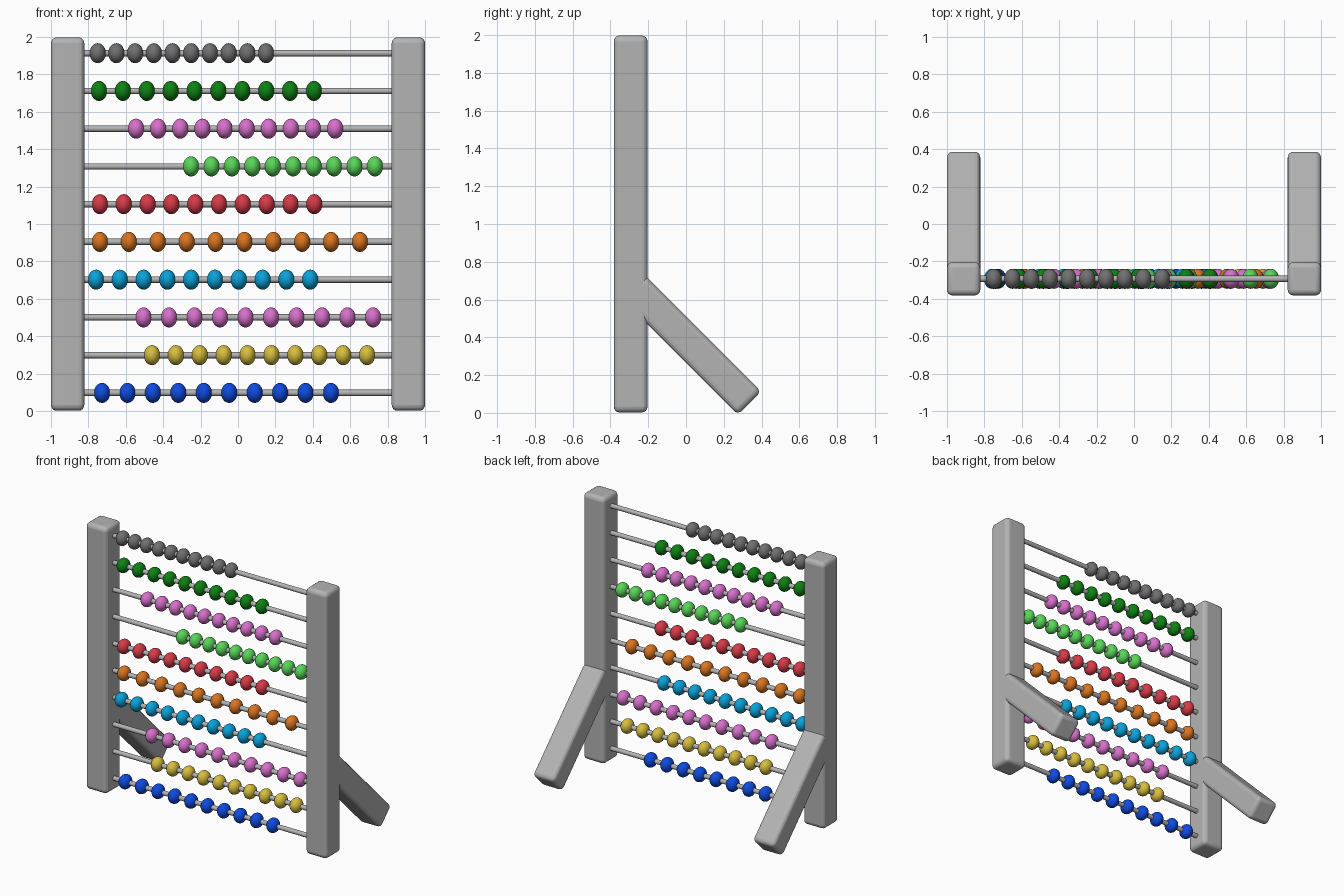
import bpy, bmesh, math
from mathutils import Matrix

if "Cube" in bpy.data.objects:
    bpy.data.objects.remove(bpy.data.objects["Cube"])


def material(name, rgb):
    # 8-bit display colour to linear diffuse colour
    lin = [((c / 255 + 0.055) / 1.055) ** 2.4 for c in rgb]
    m = bpy.data.materials.new(name)
    m.diffuse_color = (*lin, 1)
    m.use_nodes = True
    m.node_tree.nodes["Principled BSDF"].inputs["Base Color"].default_value = m.diffuse_color
    return m


def add_object(name, mesh, loc, rot_x=0):
    ob = bpy.data.objects.new(name, mesh)
    ob.location = loc
    ob.rotation_euler.x = rot_x
    bpy.context.collection.objects.link(ob)
    return ob


def finish(bm, name, mat):
    for f in bm.faces:
        f.smooth = True
    me = bpy.data.meshes.new(name)
    bm.to_mesh(me)
    bm.free()
    me.materials.append(mat)
    return me


def rounded_bar(name, size, mat, radius=0.03):
    bm = bmesh.new()
    bmesh.ops.create_cube(bm, size=1, matrix=Matrix.Diagonal((*size, 1)))
    flat = set(bm.faces)
    bmesh.ops.bevel(bm, geom=bm.edges[:], offset=radius, segments=4,
                    profile=0.5, affect='EDGES', clamp_overlap=True)
    me = finish(bm, name, mat)
    # keep the large faces flat, only the rounded edges shade smoothly
    big = max(p.area for p in me.polygons)
    for p in me.polygons:
        if p.area > big * 0.04:
            p.use_smooth = False
    return me


frame_grey = material("frame grey", (180, 180, 180))
Y = -0.293          # depth of posts, rods and beads

# Upright posts and slanted rear legs
post = rounded_bar("post", (0.178, 0.178, 1.995), frame_grey)
leg = rounded_bar("leg", (0.178, 0.175, 0.87), frame_grey)
for side, sx in (("left", -1), ("right", 1)):
    add_object(side + "_post", post, (sx * 0.911, Y, 1.0))
    add_object(side + "_rear_leg", leg, (sx * 0.911, 0.029, 0.359), math.radians(45))

# Rod mesh shared by all rows
bm = bmesh.new()
bmesh.ops.create_cone(bm, cap_ends=True, segments=16, radius1=0.017, radius2=0.017,
                      depth=1.7, matrix=Matrix.Rotation(math.pi / 2, 4, 'Y'))
rod = finish(bm, "rod", frame_grey)
for p in rod.polygons:
    if len(p.vertices) > 4:
        p.use_smooth = False

# Rows from bottom to top: colour, first bead x, last bead x
colours = {
    "blue": (15, 75, 225), "yellow": (215, 190, 62), "pink": (216, 112, 204),
    "sky blue": (10, 162, 218), "orange": (218, 117, 32), "red": (216, 58, 72),
    "light green": (88, 214, 88), "dark green": (14, 130, 20), "dark grey": (112, 112, 112),
}
rows = [
    ("blue", -0.727, 0.497), ("yellow", -0.46, 0.69), ("pink", -0.505, 0.722),
    ("sky blue", -0.759, 0.386), ("orange", -0.738, 0.652), ("red", -0.738, 0.408),
    ("light green", -0.251, 0.732), ("pink", -0.545, 0.519),
    ("dark green", -0.743, 0.406), ("dark grey", -0.75, 0.15),
]

# One flattened bead mesh per colour
beads = {}
for name, rgb in colours.items():
    bm = bmesh.new()
    bmesh.ops.create_uvsphere(
        bm, u_segments=28, v_segments=16, radius=1,
        matrix=Matrix.Diagonal((0.0435, 0.0535, 0.0535, 1)) @ Matrix.Rotation(math.pi / 2, 4, 'Y'))
    beads[name] = finish(bm, name + " bead", material(name, rgb))

# Rods with ten evenly spaced beads each
for i, (colour, x0, x1) in enumerate(rows):
    z = 0.097 + 0.2018 * i
    add_object(f"rod_{i + 1}", rod, (0, Y, z))
    for k in range(10):
        x = x0 + (x1 - x0) * k / 9
        add_object(f"bead_{i + 1}_{k + 1}", beads[colour], (x, Y, z))
